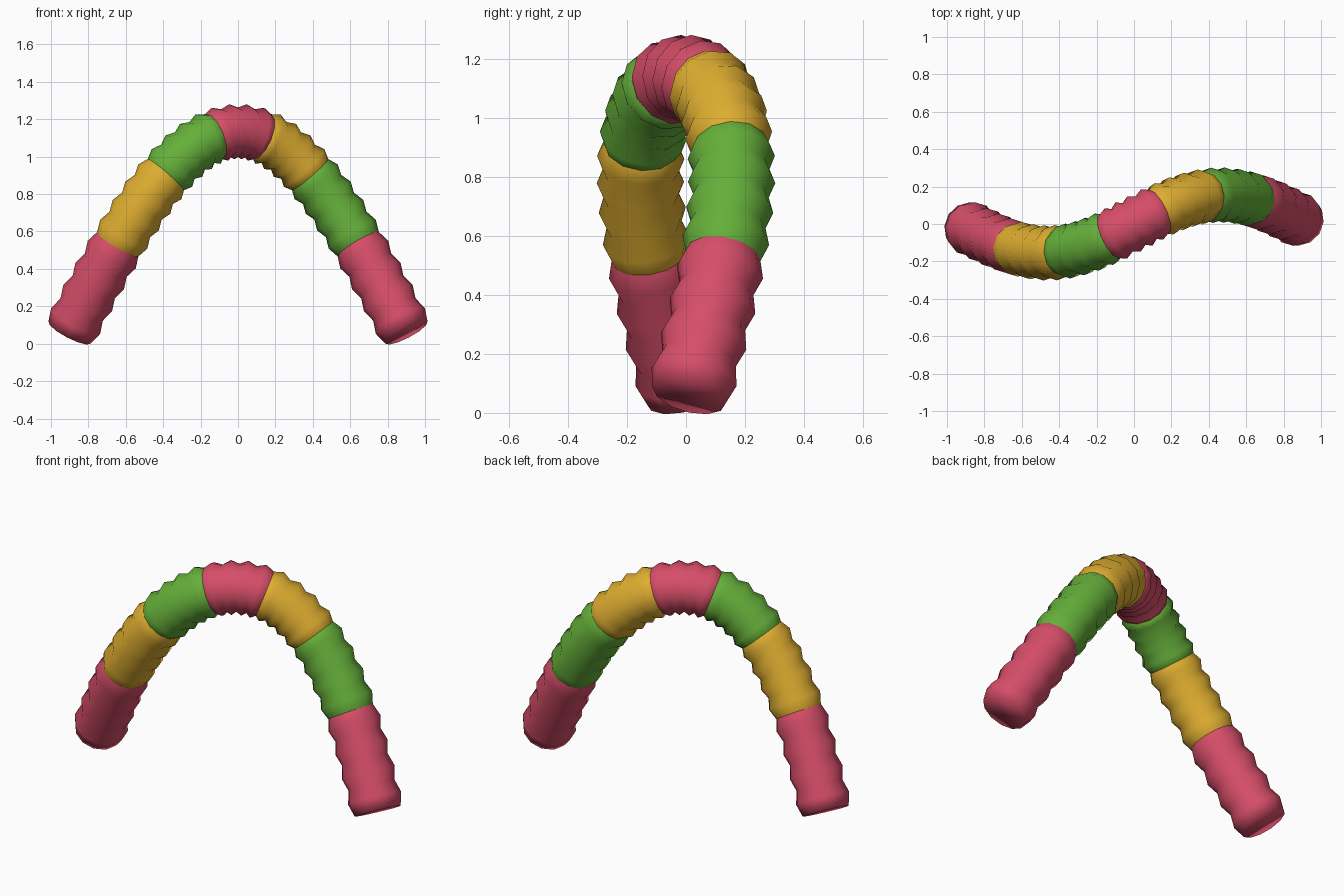
import bpy, bmesh, math
from mathutils import Vector

if "Cube" in bpy.data.objects:
    bpy.data.objects.remove(bpy.data.objects["Cube"])

SEGMENTS, RIDGES, SIDES = 7, 4, 12
HALF_SPAN = 0.9
RIDGE_R, VALLEY_R = 0.148, 0.128


def material(name, rgb):
    m = bpy.data.materials.new(name)
    m.use_nodes = True
    m.diffuse_color = (*rgb, 1)
    m.node_tree.nodes["Principled BSDF"].inputs["Base Color"].default_value = (*rgb, 1)
    return m


colours = [material("pink", (0.67, 0.075, 0.14)),
           material("yellow", (0.73, 0.42, 0.03)),
           material("green", (0.13, 0.43, 0.042))]


def spine(x):
    """Centre line: an arch seen from the front, an S seen from the top."""
    return Vector((x, 0.155 * math.sin(math.pi * x / 0.92),
                   1.135 - 1.153 * (1 - math.cos(1.67 * x))))


def ring(bm, x, radius):
    """Circle of vertices square to the centre line."""
    tangent = (spine(x + 0.001) - spine(x - 0.001)).normalized()
    side = Vector((0, 1, 0))
    side = (side - tangent * side.dot(tangent)).normalized()
    up = tangent.cross(side)
    verts = []
    for i in range(SIDES):
        a = 2 * math.pi * i / SIDES
        verts.append(bm.verts.new(spine(x) + radius * (side * math.cos(a) + up * math.sin(a))))
    return verts


def body_segment(index):
    bm = bmesh.new()
    length = 2 * HALF_SPAN / SEGMENTS
    start = -HALF_SPAN + index * length
    steps = 2 * RIDGES
    # Alternate narrow and wide rings to form the corrugation
    rings = [ring(bm, start + length * k / steps, RIDGE_R if k % 2 else VALLEY_R)
             for k in range(steps + 1)]
    for a, b in zip(rings, rings[1:]):
        for i in range(SIDES):
            j = (i + 1) % SIDES
            bm.faces.new((a[i], a[j], b[j], b[i]))
    # Close the two tips
    if index == 0:
        bm.faces.new(rings[0])
    if index == SEGMENTS - 1:
        bm.faces.new(rings[-1])
    bmesh.ops.recalc_face_normals(bm, faces=bm.faces)
    # An open tube needs its outward direction checked
    face = bm.faces[0] if index else bm.faces[SIDES]
    bm.faces.ensure_lookup_table()
    face.normal_update()
    centre = face.calc_center_median()
    if face.normal.dot(centre - spine(centre.x)) < 0 and 0 < index < SEGMENTS - 1:
        bmesh.ops.reverse_faces(bm, faces=bm.faces)
    for f in bm.faces:
        f.smooth = True
    name = f"body_segment_{index + 1}"
    mesh = bpy.data.meshes.new(name)
    bm.to_mesh(mesh)
    bm.free()
    mesh.materials.append(colours[index % 3])
    bpy.context.collection.objects.link(bpy.data.objects.new(name, mesh))


for n in range(SEGMENTS):
    body_segment(n)
